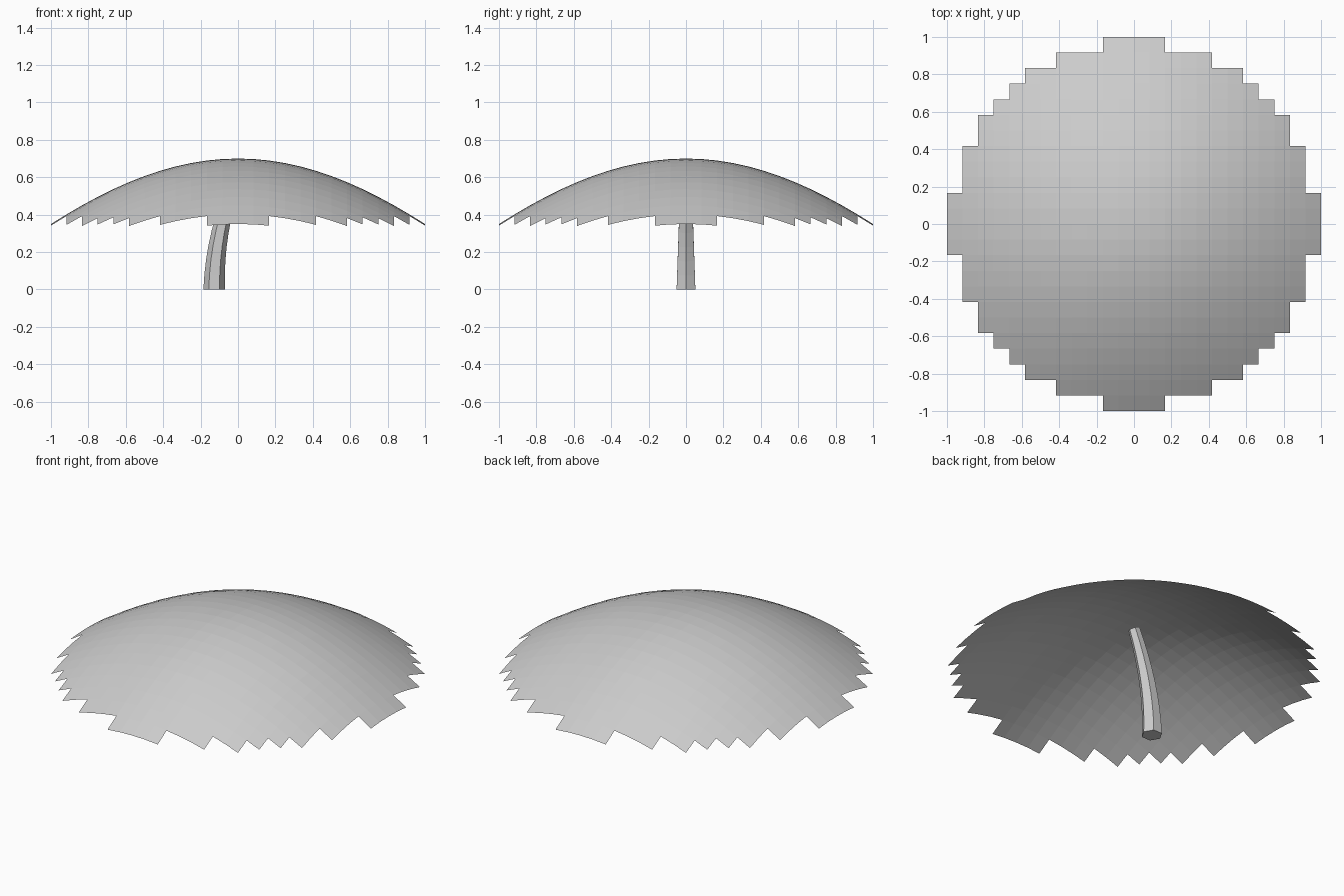
import bpy, bmesh, math
from mathutils import Vector

if "Cube" in bpy.data.objects:
    bpy.data.objects.remove(bpy.data.objects["Cube"])


def make_material(name, colour):
    mat = bpy.data.materials.new(name)
    mat.use_nodes = True
    mat.diffuse_color = colour
    mat.node_tree.nodes["Principled BSDF"].inputs["Base Color"].default_value = colour
    return mat


def add_object(name, bm, mat):
    mesh = bpy.data.meshes.new(name)
    bm.to_mesh(mesh)
    bm.free()
    mesh.materials.append(mat)
    obj = bpy.data.objects.new(name, mesh)
    bpy.context.collection.objects.link(obj)
    return obj


grey = make_material("light grey", (0.6, 0.6, 0.6, 1))

# Canopy: a square grid trimmed to a stepped disc and lifted into a dome
bm = bmesh.new()
bmesh.ops.create_grid(bm, x_segments=24, y_segments=24, size=1)
outside = [f for f in bm.faces if f.calc_center_median().length > 0.975]
bmesh.ops.delete(bm, geom=outside, context="FACES")
for v in bm.verts:
    v.co.z = 0.7 * math.cos(v.co.xy.length * math.pi / 3)
add_object("canopy", bm, grey)

# Stem: a tapering six-sided tube that bends towards the middle of the canopy
RINGS, SIDES, TOP = 9, 6, 0.62
bm = bmesh.new()
rings = []
for i in range(RINGS):
    t = i / (RINGS - 1)
    centre = Vector((-0.127 * (1 - t * t), 0, TOP * t))
    lean = math.atan2(0.254 * t, TOP)
    across = Vector((math.cos(lean), 0, -math.sin(lean)))
    radius = 0.058 - 0.025 * t
    ring = []
    for k in range(SIDES):
        a = math.tau * k / SIDES
        offset = across * math.cos(a) + Vector((0, math.sin(a), 0))
        ring.append(bm.verts.new(centre + offset * radius))
    rings.append(ring)
for low, high in zip(rings, rings[1:]):
    for k in range(SIDES):
        n = (k + 1) % SIDES
        bm.faces.new((low[k], low[n], high[n], high[k]))
bm.faces.new(rings[0][::-1])
bm.faces.new(rings[-1])
add_object("stem", bm, grey)
